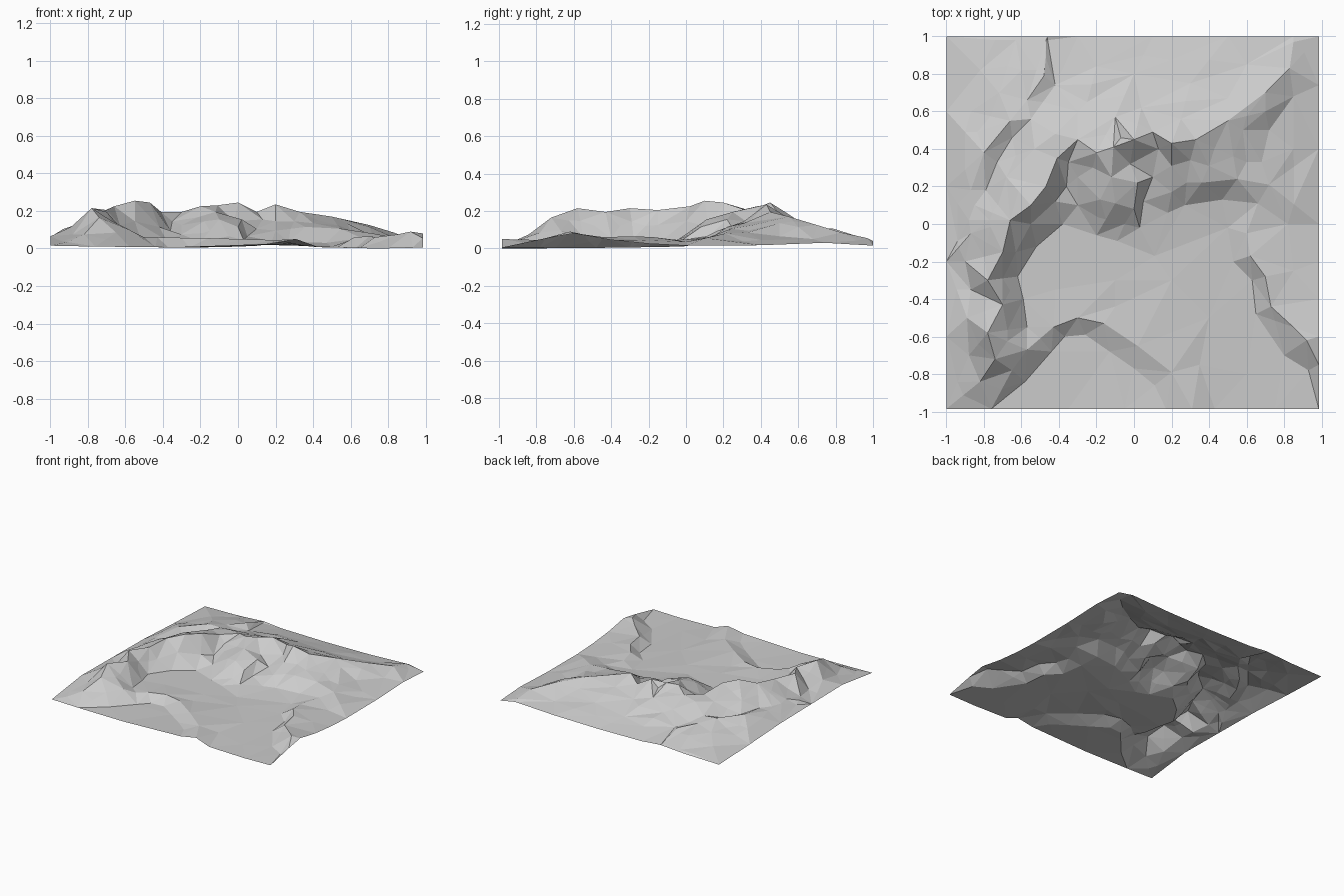
import bpy, bmesh, random
from mathutils import Vector
from mathutils.geometry import delaunay_2d_cdt

random.seed(4)
pts, edges = [], []


def line(points, join=True):
    """Add a terrain break line (or loose spot heights)."""
    start = len(pts)
    pts.extend(points)
    if join:
        edges.extend((i, i + 1) for i in range(start, len(pts) - 1))


# outer borders as (position along the side, height): south, east, north, west
W, E, S, N = -1, .985, -.985, 1
south = [(-1, .02), (-.76, .015), (-.35, .012), (-.05, .022), (.17, .03), (.31, .055), (.43, .012), (.75, .005)]
east = [(S, .01), (-.75, .06), (-.6, .085), (-.4, .05), (-.2, .03), (0, .02), (.4, .022), (.74, .035)]
north = [(E, .02), (.85, .045), (.5, .03), (.1, .025), (-.3, .03), (-.46, .045), (-.7, .03)]
west = [(1, .025), (.6, .04), (.2, .06), (-.2, .065), (-.6, .07)]
line([(x, S, z) for x, z in south] + [(E, y, z) for y, z in east]
     + [(x, N, z) for x, z in north] + [(W, y, z) for y, z in west])
edges.append((len(pts) - 1, 0))

# western ridge crest and the foot of its inner wall
line([(-.82, -.84, .08), (-.74, -.72, .17), (-.78, -.58, .22), (-.7, -.43, .2), (-.78, -.3, .22),
      (-.7, -.15, .21), (-.66, .02, .23), (-.55, .1, .26), (-.47, .2, .25),
      (-.41, .35, .2)])
line([(-.57, -.55, .065), (-.59, -.4, .06), (-.62, -.28, .06), (-.52, -.12, .055),
      (-.38, 0, .048), (-.2, -.06, .04), (-.09, -.09, .035), (.11, -.17, .025)])
line([(-.88, -.7, .08), (-.89, -.5, .12), (-.87, -.35, .09), (-.9, -.2, .1),
      (-.87, -.05, .13), (-.85, .1, .12)], False)
line([(-.63, -.15, .13), (-.55, 0, .15), (-.42, .12, .12), (-.36, .2, .1)])

# central jagged summit ridge
line([(-.41, .35, .2), (-.3, .45, .2), (-.2, .38, .23), (-.11, .41, .235), (-.07, .46, .2),
      (0, .45, .25), (.1, .49, .2), (.2, .43, .24), (.33, .45, .2),
      (.5, .55, .175), (.7, .7, .13), (.83, .83, .09), (.85, .97, .06)])
# spurs and gullies below the summits
line([(-.22, .3, .17), (-.12, .25, .2), (-.18, .13, .15), (-.3, .1, .08)])
line([(-.02, .32, .15), (.02, .22, .16), (-.1, .11, .16), (0, .08, .12), (-.05, 0, .07)])
line([(.13, .4, .16), (.2, .31, .15), (.1, .25, .11), (.2, .17, .1),
      (.05, .12, .07), (.18, .06, .045), (.03, -.02, .05)])
line([(.3, .34, .15), (.4, .31, .14), (.53, .36, .13), (.58, .5, .14), (.7, .6, .12)])
line([(.6, .33, .1), (.68, .33, .09), (.72, .5, .07), (.85, .68, .055)])
line([(-.3, .25, .13), (-.35, .33, .15), (.28, .22, .11)], False)

# eastern bank, top and foot
line([(.36, .22, .12), (.55, .24, .11), (.72, .21, .085), (.66, .11, .06), (.6, -.05, .05),
      (.62, -.17, .065), (.7, -.28, .07), (.73, -.44, .065), (.85, -.55, .08), (.92, -.62, .095)])
line([(.27, .1, .04), (.47, .13, .035), (.5, -.02, .015), (.53, -.2, .012), (.63, -.3, .01),
      (.65, -.48, .008), (.8, -.7, .006), (.93, -.78, .01)])
line([(.82, 0, .04), (.85, .4, .05), (.85, -.25, .05)], False)

# valley floor, one plane tilting gently down to the east
floor = [(.2, -.3), (-.1, -.3), (-.42, -.35), (-.1, -.44), (.4, -.5), (.35, -.75), (.6, -.8)]
line([(x, y, .035 - .045 * x) for x, y in floor], False)

# southern hollow: curved rim of the terrace and foot of its bank
line([(-.57, -.55, .065), (-.43, -.55, .065), (-.3, -.5, .062), (-.16, -.53, .06),
      (.02, -.65, .055), (.2, -.79, .05), (.31, -.985, .055)])
line([(-.58, -.84, .015), (-.44, -.68, .012), (-.37, -.6, .01), (-.26, -.59, .01), (-.13, -.68, .012),
      (0, -.77, .015), (.11, -.86, .02), (.17, -.985, .03)])
line([(-.76, -.985, .015), (-.58, -.84, .015)])
line([(-.65, -.78, .09), (-.57, -.67, .1), (-.5, -.61, .065)])

# long northern slope with low folds
line([(-.88, .02, .12), (-.87, .18, .12), (-.8, .38, .15), (-.66, .55, .145), (-.55, .56, .14)])
line([(-.79, .18, .12), (-.73, .33, .11), (-.65, .46, .11)])
line([(-.68, .25, .18), (-.53, .4, .19), (-.42, .48, .19), (-.3, .6, .14)], False)
line([(-.82, .82, .06), (-.74, .98, .04)])
line([(-.72, .7, .1), (-.63, .98, .04)])
line([(-.47, .98, .05), (-.57, .66, .12), (-.42, .74, .08), (-.46, .98, .04)])
line([(-.48, .79, .11), (-.25, .65, .12), (-.1, .57, .17), (.04, .62, .14),
      (.25, .56, .16), (.5, .67, .12), (.3, .75, .09), (0, .8, .075),
      (-.2, .84, .065), (.6, .85, .06), (-.87, .6, .08)], False)

# triangulate the break lines into one open faceted sheet
verts2, _, faces, origins, _, _ = delaunay_2d_cdt(
    [Vector(p[:2]) for p in pts], edges, [], 0, 1e-4)


def height(i):
    if origins[i]:
        return pts[origins[i][0]][2]
    # crossing points take the distance-weighted height of nearby points
    p = verts2[i]
    near = sorted(((p - Vector(q[:2])).length, q[2]) for q in pts)[:3]
    w = [1 / (d + .001) for d, _ in near]
    return sum(a * n[1] for a, n in zip(w, near)) / sum(w)


bm = bmesh.new()
vs = [bm.verts.new((v.x, v.y, height(i))) for i, v in enumerate(verts2)]
for f in faces:
    bm.faces.new([vs[i] for i in f])

# break up the longest steep edges for a rockier look
rocky = [e for e in bm.edges if not e.is_boundary and e.calc_length() > .2
         and abs(e.verts[0].co.z - e.verts[1].co.z) > .05]
new = bmesh.ops.subdivide_edges(bm, edges=rocky, cuts=1)
for v in new["geom_inner"]:
    if isinstance(v, bmesh.types.BMVert):
        v.co.z += random.uniform(-.012, .012)
bmesh.ops.triangulate(bm, faces=bm.faces[:])
bmesh.ops.recalc_face_normals(bm, faces=bm.faces[:])
if sum(f.normal.z for f in bm.faces) < 0:
    bmesh.ops.reverse_faces(bm, faces=bm.faces[:])
low = min(v.co.z for v in bm.verts)
for v in bm.verts:
    v.co.z -= low
mesh = bpy.data.meshes.new("mountain_terrain")
bm.to_mesh(mesh)
bm.free()
bpy.context.collection.objects.link(bpy.data.objects.new("mountain_terrain", mesh))
